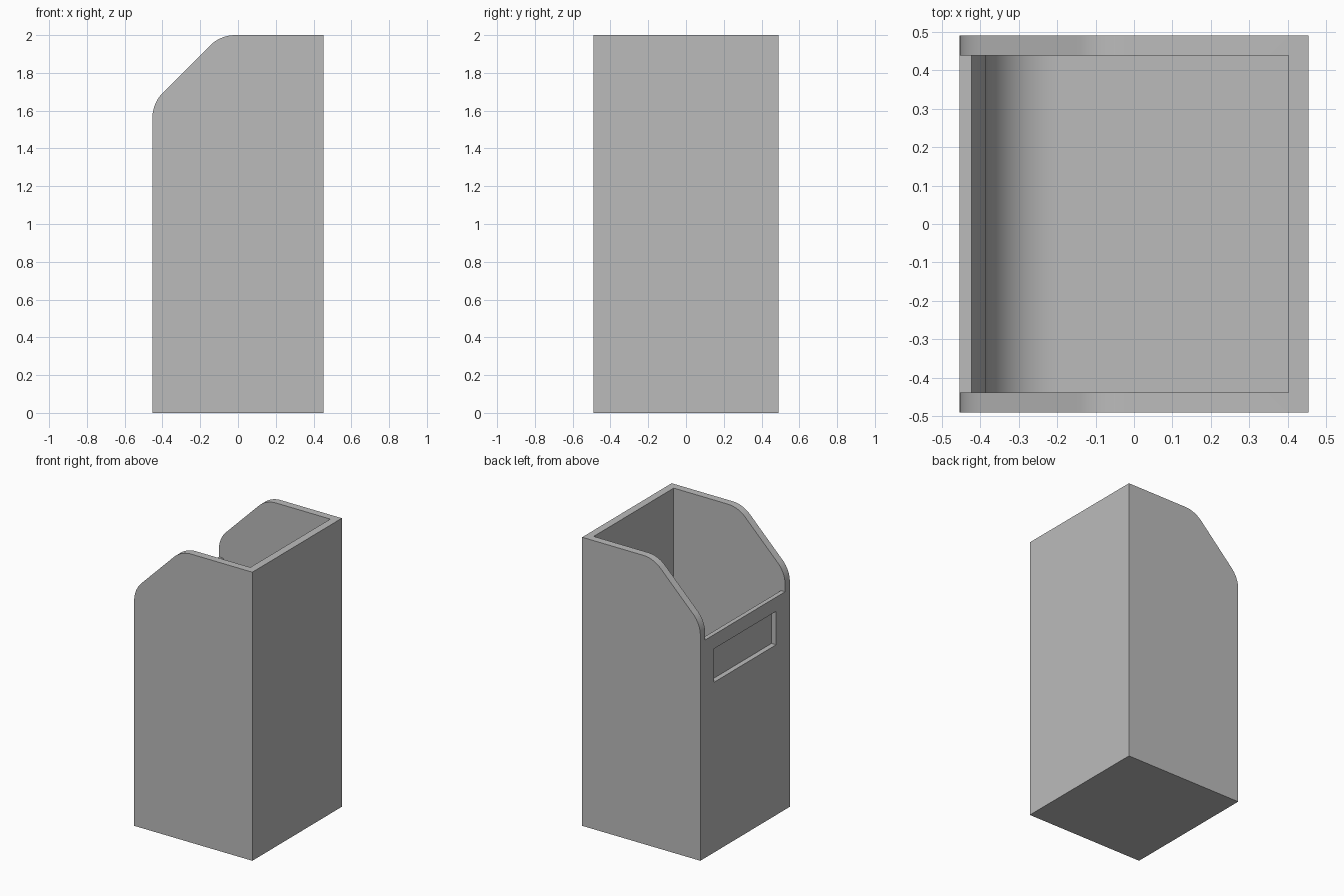
import bpy
import math

if "Cube" in bpy.data.objects:
    bpy.data.objects.remove(bpy.data.objects["Cube"], do_unlink=True)

HALF_X, HALF_Y, HEIGHT = 0.453, 0.49, 2.0
WALL = 0.052
LIP_Z = 1.51          # top of the low wall
FLOOR_Z = 0.05

gray = bpy.data.materials.new("plain gray")
gray.use_nodes = True
gray.diffuse_color = (0.5, 0.5, 0.5, 1)
gray.node_tree.nodes["Principled BSDF"].inputs["Base Color"].default_value = (0.5, 0.5, 0.5, 1)


def arc(cx, cz, r, start, end, steps=12):
    """Points of an arc in the x-z plane, angles in degrees."""
    angles = [math.radians(start + (end - start) * i / steps) for i in range(steps + 1)]
    return [(cx + r * math.cos(a), cz + r * math.sin(a)) for a in angles]


def extrude_profile(name, profile, half_width):
    """Prism from an x-z profile, running along y."""
    n = len(profile)
    verts = [(x, y, z) for y in (-half_width, half_width) for x, z in profile]
    faces = [tuple(range(n)), tuple(range(2 * n - 1, n - 1, -1))]
    faces += [((i + 1) % n, i, i + n, (i + 1) % n + n) for i in range(n)]
    mesh = bpy.data.meshes.new(name)
    mesh.from_pydata(verts, [], faces)
    mesh.materials.append(gray)
    obj = bpy.data.objects.new(name, mesh)
    bpy.context.collection.objects.link(obj)
    bpy.context.view_layer.objects.active = obj
    bpy.ops.object.select_all(action='DESELECT')
    obj.select_set(True)
    bpy.ops.object.mode_set(mode='EDIT')
    bpy.ops.mesh.select_all(action='SELECT')
    bpy.ops.mesh.normals_make_consistent(inside=False)
    bpy.ops.object.mode_set(mode='OBJECT')
    return obj


# Bin body: side outline with a rounded 45 degree corner cut
r = 0.19
t = r * math.tan(math.radians(22.5))
slope_z = 1.64                                   # where the slope meets the low side
slope_x = -HALF_X + HEIGHT - slope_z             # where the slope meets the top
outline = [(HALF_X, HEIGHT), (HALF_X, 0), (-HALF_X, 0)]
outline += arc(-HALF_X + r, slope_z - t, r, 180, 135)
outline += arc(slope_x + t, HEIGHT - r, r, 135, 90)
bin_body = extrude_profile("bin_body", outline, HALF_Y)

# Cavity: open top, rounded floor corner, chamfered lip on the low wall
inner_x, fillet = -0.385, 0.19
cavity = [(HALF_X - WALL, 2.2), (HALF_X - WALL, FLOOR_Z)]
cavity += arc(inner_x + fillet, FLOOR_Z + fillet, fillet, 270, 180)
cavity += [(inner_x, 1.43), (-0.415, LIP_Z - 0.012), (-0.422, LIP_Z),
           (-0.6, LIP_Z), (-0.6, 2.2)]
cavity_cutter = extrude_profile("cavity_cutter", cavity, HALF_Y - WALL)

# Label recess in the outside of the low wall
recess = [(-0.6, 1.18), (-0.418, 1.18), (-0.418, 1.412), (-0.6, 1.412)]
recess_cutter = extrude_profile("label_recess_cutter", recess, 0.34)

for cutter in (cavity_cutter, recess_cutter):
    mod = bin_body.modifiers.new(cutter.name, 'BOOLEAN')
    mod.operation = 'DIFFERENCE'
    mod.solver = 'EXACT'
    mod.object = cutter
    bpy.ops.object.select_all(action='DESELECT')
    bin_body.select_set(True)
    bpy.context.view_layer.objects.active = bin_body
    bpy.ops.object.modifier_apply(modifier=mod.name)
    bpy.data.objects.remove(cutter, do_unlink=True)

bpy.ops.object.shade_smooth_by_angle(angle=math.radians(30))
